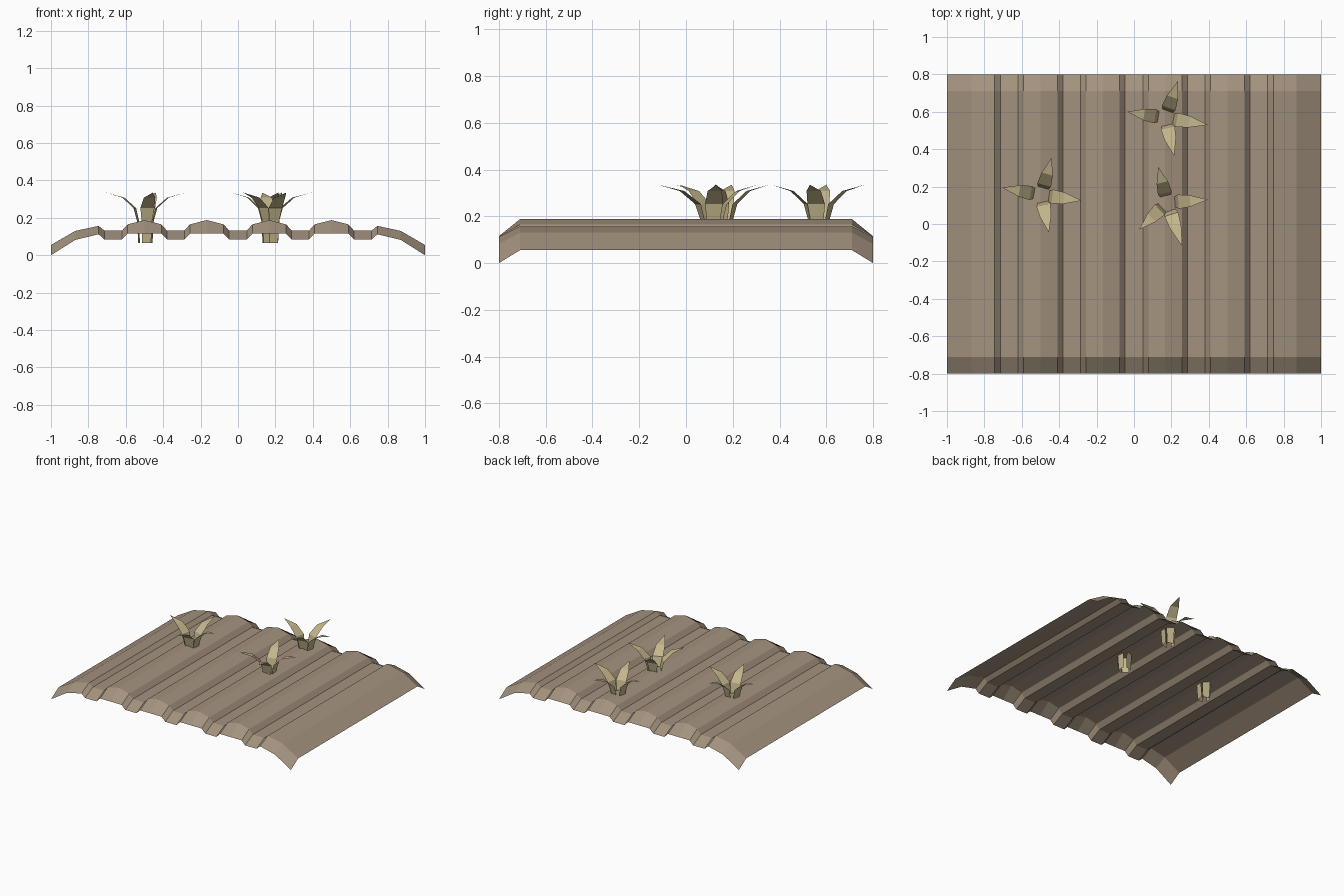
import bpy, math
from mathutils import Vector

if "Cube" in bpy.data.objects:
    bpy.data.objects.remove(bpy.data.objects["Cube"])


def material(name, color):
    m = bpy.data.materials.new(name)
    m.diffuse_color = (*color, 1)
    m.use_nodes = True
    m.node_tree.nodes["Principled BSDF"].inputs["Base Color"].default_value = m.diffuse_color
    return m


def mesh_object(name, verts, faces, mat):
    me = bpy.data.meshes.new(name)
    me.from_pydata(verts, [], faces)
    me.materials.append(mat)
    ob = bpy.data.objects.new(name, me)
    bpy.context.collection.objects.link(ob)
    return ob


soil = material("soil", (0.37, 0.29, 0.21))
leaf = material("dry_leaf", (0.55, 0.47, 0.26))

# Soil cross-section: (x, height of the plateau, height of the end lip)
side = [(-1, 0.055, 0.0), (-0.87, 0.13, 0.082), (-0.745, 0.157, 0.112)]
profile = list(side)
ridges = (-0.5, -0.167, 0.167, 0.5)
profile.append((-0.715, 0.132, 0.085))
for c in ridges:
    profile += [(c - 0.12, 0.132, 0.085), (c - 0.09, 0.165, 0.115),
                (c, 0.188, 0.115),
                (c + 0.09, 0.165, 0.115), (c + 0.12, 0.132, 0.085)]
profile.append((0.715, 0.132, 0.085))
profile += [(-x, a, b) for x, a, b in reversed(side)]

# Ploughed soil patch: an open shell with sloping lips front and back
verts, faces = [], []
for y, k in ((-0.8, 2), (-0.71, 1), (0.71, 1), (0.8, 2)):
    verts += [(p[0], y, p[k]) for p in profile]
n = len(profile)
for r in range(3):
    for i in range(n - 1):
        a = r * n + i
        faces.append((a, a + 1, a + n + 1, a + n))
mesh_object("soil_patch", verts, faces, soil)

# Leaf stations: (share of reach, height, half width), ending in a point
stations = [(0.16, 0.065, 0.024), (0.19, 0.185, 0.029),
            (0.27, 0.252, 0.038), (0.56, 0.308, 0.031), (1.0, 0.335, 0.0)]


def plant(name, cx, cy, tips):
    """Four bent blades rising from a common stem."""
    verts, faces = [], []
    for tx, ty in tips:
        d = Vector((tx, ty, 0))
        side = Vector((-ty, tx, 0)).normalized()
        b = len(verts)
        for f, z, w in stations[:-1]:
            p = Vector((cx, cy, z)) + d * f
            verts += [p - side * w, p + side * w]
        verts.append(Vector((cx, cy, stations[-1][1])) + d)
        for i in range(3):
            a = b + 2 * i
            faces.append((a, a + 2, a + 3, a + 1))
        faces.append((b + 6, b + 8, b + 7))
    mesh_object(name, verts, faces, leaf)


plant("left_plant", -0.495, 0.155,
      [(0.055, 0.2), (0.215, -0.03), (0.04, -0.2), (-0.21, 0.04)])
plant("back_plant", 0.168, 0.567,
      [(0.067, 0.198), (0.227, -0.037), (0.047, -0.202), (-0.203, 0.033)])
plant("middle_plant", 0.178, 0.115,
      [(-0.048, 0.19), (0.217, 0.015), (0.08, -0.235), (-0.15, -0.145)])
